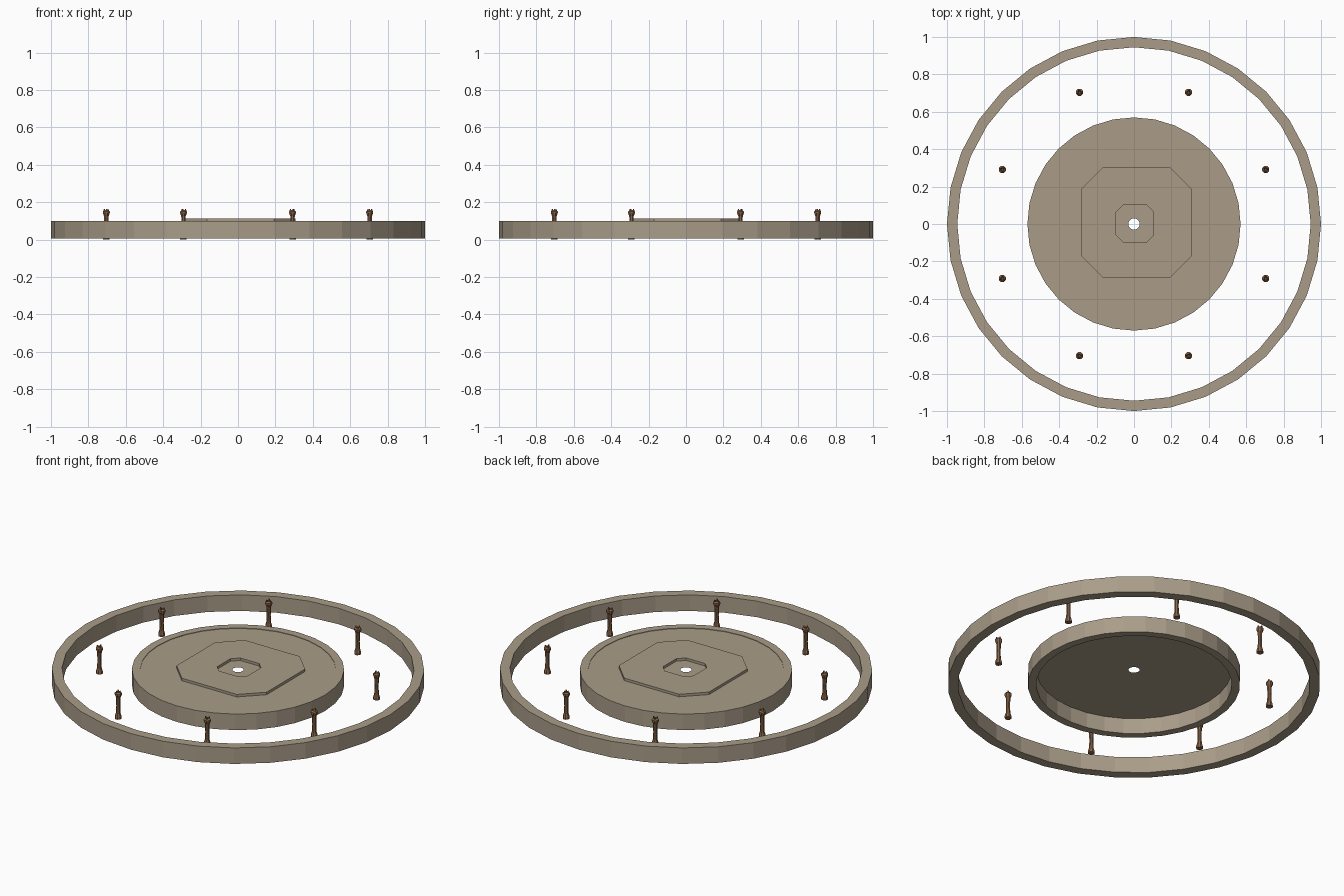
import bpy, bmesh
from math import sin, cos, pi, radians

cube = bpy.data.objects.get("Cube")
if cube:
    bpy.data.objects.remove(cube, do_unlink=True)


def material(name, rgb):
    m = bpy.data.materials.new(name)
    m.use_nodes = True
    col = (*rgb, 1)
    m.diffuse_color = col
    m.node_tree.nodes["Principled BSDF"].inputs["Base Color"].default_value = col
    return m


STONE = material("warm grey stone", (0.40, 0.335, 0.25))
WOOD = material("brown wood", (0.25, 0.13, 0.065))


def finish(name, bm, mat, loc=(0, 0, 0), turn=0):
    me = bpy.data.meshes.new(name)
    bm.to_mesh(me)
    bm.free()
    me.materials.append(mat)
    ob = bpy.data.objects.new(name, me)
    ob.location = loc
    ob.rotation_euler.z = turn
    bpy.context.collection.objects.link(ob)
    return ob


def circle(r, n=32):
    return [(r * cos(2 * pi * i / n), r * sin(2 * pi * i / n)) for i in range(n)]


def octagon(half, flat, cx=0, cy=0):
    """Square of half-size with chamfered corners; flat is half a straight side."""
    pts = []
    for sx, sy in ((1, 1), (-1, 1), (-1, -1), (1, -1)):
        pair = [(sx * half, sy * flat), (sx * flat, sy * half)]
        pts += pair if sx * sy > 0 else pair[::-1]
    return [(x + cx, y + cy) for x, y in pts]


def skin(loops, closed=False, cap=False):
    """Join a series of (outline, height) loops with quads."""
    bm = bmesh.new()
    rows = [[bm.verts.new((x, y, z)) for x, y in pts] for pts, z in loops]
    pairs = list(zip(rows, rows[1:]))
    if closed:
        pairs.append((rows[-1], rows[0]))
    for a, b in pairs:
        n = len(a)
        for i in range(n):
            j = (i + 1) % n
            bm.faces.new((a[i], a[j], b[j], b[i]))
    if cap:
        bm.faces.new(rows[0][::-1])
        bm.faces.new(rows[-1])
    return bm


def band(name, outer, inner, z0, z1, mat):
    return finish(name, skin([(outer, z0), (outer, z1), (inner, z1), (inner, z0)],
                             closed=True), mat)


# Outer ring and the rim of the central platform
band("outer_ring", circle(1.0), circle(0.945), 0.005, 0.1, STONE)
band("platform_rim", circle(0.57), circle(0.525), 0.005, 0.1, STONE)

# Thin platform floor with a round centre hole
finish("platform_floor", skin([(circle(0.527), 0.097), (circle(0.03), 0.097)]), STONE)

# Raised octagonal plate with an octagonal opening
band("octagon_plate", octagon(0.295, 0.18, 0.013, 0.008),
     octagon(0.1, 0.062, 0.005, 0.003), 0.097, 0.112, STONE)

# Ring of turned posts with flared feet and notched heads
PROFILE = [(0.019, 0), (0.019, 0.012), (0.013, 0.032), (0.011, 0.075),
           (0.013, 0.125), (0.02, 0.142), (0.02, 0.15), (0.011, 0.158), (0.005, 0.15)]
for k in range(8):
    a = radians(22.5 + 45 * k)
    at = (0.762 * cos(a), 0.762 * sin(a), 0)
    finish(f"post_{k + 1}", skin([(circle(r, 8), z) for r, z in PROFILE], cap=True),
           WOOD, at, a)
    # Small prongs on the head
    bm = bmesh.new()
    for p in range(3):
        t = 2 * pi * p / 3
        made = bmesh.ops.create_cone(bm, cap_ends=True, segments=4, radius1=0.007,
                                     radius2=0.003, depth=0.018)
        bmesh.ops.translate(bm, verts=made["verts"],
                            vec=(0.011 * cos(t), 0.011 * sin(t), 0.156))
    finish(f"post_prongs_{k + 1}", bm, WOOD, at, a)
